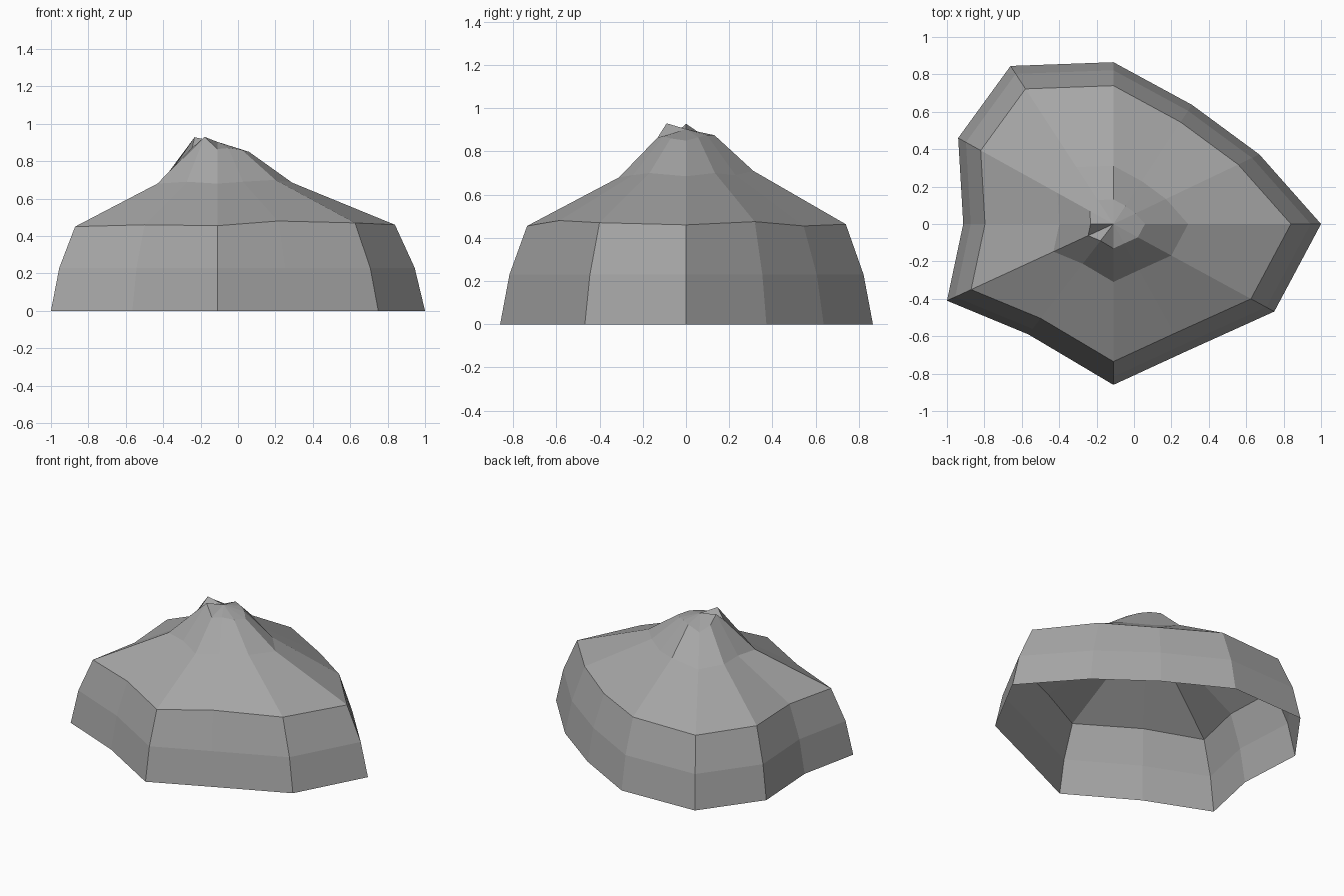
import bpy
import bmesh

if "Cube" in bpy.data.objects:
    bpy.data.objects.remove(bpy.data.objects["Cube"])

CENTRE_X = -0.11

# Twelve-cornered plan, measured from the peak axis
plan = [(1.11, 0), (0.78, 0.372), (0.42, 0.637), (0, 0.865),
        (-0.55, 0.845), (-0.83, 0.46), (-0.803, 0), (-0.89, -0.41),
        (-0.455, -0.59), (0, -0.86), (0.38, -0.685), (0.86, -0.468)]

# Heights of each corner on the uneven rings
eave = [0.46, 0.475, 0.455, 0.463, 0.455, 0.46, 0.455, 0.45, 0.46, 0.455, 0.48, 0.47]
shoulder = [0.685, 0.70, 0.69, 0.71, 0.68, 0.69, 0.685, 0.68, 0.69, 0.68, 0.69, 0.70]
crown = [0.85, 0.865, 0.875, 0.875, 0.84, 0.88, 0.928, 0.87, 0.93, 0.865, 0.87, 0.86]
PEAK = 0.903

canvas = bpy.data.materials.new("grey canvas")
canvas.diffuse_color = (0.38, 0.38, 0.38, 1)
canvas.use_nodes = True
canvas.node_tree.nodes["Principled BSDF"].inputs["Base Color"].default_value = canvas.diffuse_color


def shell(name, rings, peak=None):
    """Bridge scaled copies of the plan, closing to a peak if one is given."""
    bm = bmesh.new()
    loops = [[bm.verts.new((CENTRE_X + x * s, y * s, z))
              for (x, y), z in zip(plan, heights)] for s, heights in rings]
    n = len(plan)
    for low, high in zip(loops, loops[1:]):
        for i in range(n):
            j = (i + 1) % n
            bm.faces.new((low[i], low[j], high[j], high[i]))
    if peak is not None:
        tip = bm.verts.new((CENTRE_X, 0, peak))
        for i in range(n):
            bm.faces.new((loops[-1][i], loops[-1][(i + 1) % n], tip))
    mesh = bpy.data.meshes.new(name)
    bm.to_mesh(mesh)
    bm.free()
    mesh.materials.append(canvas)
    obj = bpy.data.objects.new(name, mesh)
    bpy.context.collection.objects.link(obj)
    return obj


# Open-bottomed side wall, leaning inward
shell("tent_wall", [(1.0, [0] * 12), (0.95, [0.23] * 12), (0.855, eave)])

# Roof rising to an uneven gathered crown
shell("tent_roof", [(0.855, eave), (0.36, shoulder), (0.152, crown)], PEAK)
